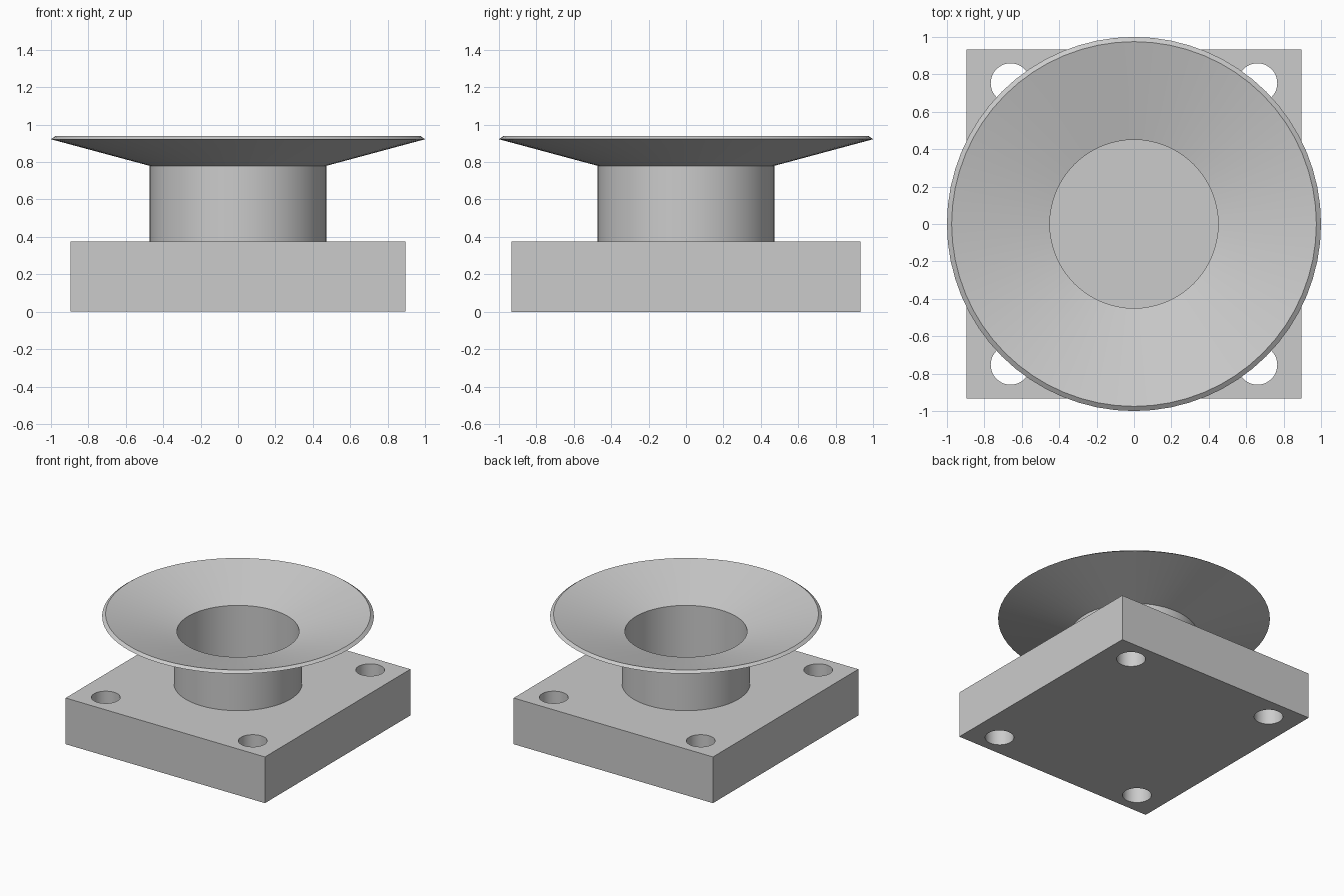
import bpy
import bmesh
from math import radians
from mathutils import Matrix, Vector

cube = bpy.data.objects.get("Cube")
if cube:
    bpy.data.objects.remove(cube, do_unlink=True)

GREY = (0.6, 0.6, 0.6, 1)
grey = bpy.data.materials.new("plain grey")
grey.use_nodes = True
grey.diffuse_color = GREY
grey.node_tree.nodes["Principled BSDF"].inputs["Base Color"].default_value = GREY

BASE_SIZE = (1.79, 1.865, 0.375)
HOLE_X, HOLE_Y, HOLE_R = 0.66, 0.753, 0.106
SEGMENTS = 64


def add_object(name, bm):
    mesh = bpy.data.meshes.new(name)
    bmesh.ops.recalc_face_normals(bm, faces=bm.faces)
    bm.to_mesh(mesh)
    bm.free()
    mesh.materials.append(grey)
    obj = bpy.data.objects.new(name, mesh)
    bpy.context.collection.objects.link(obj)
    return obj


def shade_smooth(obj):
    bpy.ops.object.select_all(action="DESELECT")
    obj.select_set(True)
    bpy.context.view_layer.objects.active = obj
    bpy.ops.object.shade_smooth_by_angle(angle=radians(12))


# Mounting block
bm = bmesh.new()
bmesh.ops.create_cube(bm, size=1, matrix=Matrix.Translation((0, 0, BASE_SIZE[2] / 2))
                      @ Matrix.Diagonal((*BASE_SIZE, 1)))
base = add_object("base_block", bm)

# Four bolt holes through the block
bm = bmesh.new()
for sx in (-1, 1):
    for sy in (-1, 1):
        bmesh.ops.create_cone(bm, cap_ends=True, segments=48, radius1=HOLE_R, radius2=HOLE_R,
                              depth=1, matrix=Matrix.Translation((sx * HOLE_X, sy * HOLE_Y, 0.2)))
cutter = add_object("bolt_hole_cutter", bm)
cutter.hide_render = True
cutter.hide_set(True)
holes = base.modifiers.new("bolt_holes", "BOOLEAN")
holes.operation = "DIFFERENCE"
holes.solver = "EXACT"
holes.object = cutter
bpy.context.view_layer.objects.active = base
base.select_set(True)
bpy.ops.object.modifier_apply(modifier=holes.name)
bpy.data.objects.remove(cutter, do_unlink=True)
shade_smooth(base)

# Thin-walled tube opening into a wide funnel, open down to the block
profile = [(0.45, 0.365), (0.472, 0.365), (0.472, 0.78), (1.0, 0.922), (0.975, 0.94), (0.45, 0.8)]
bm = bmesh.new()
ring = [bm.verts.new(Vector((r, 0, z))) for r, z in profile]
edges = [bm.edges.new((a, b)) for a, b in zip(ring, ring[1:] + ring[:1])]
bmesh.ops.spin(bm, geom=ring + edges, cent=(0, 0, 0), axis=(0, 0, 1),
               angle=radians(360), steps=SEGMENTS, use_merge=True)
bmesh.ops.remove_doubles(bm, verts=bm.verts, dist=0.0001)
shade_smooth(add_object("flared_tube", bm))
